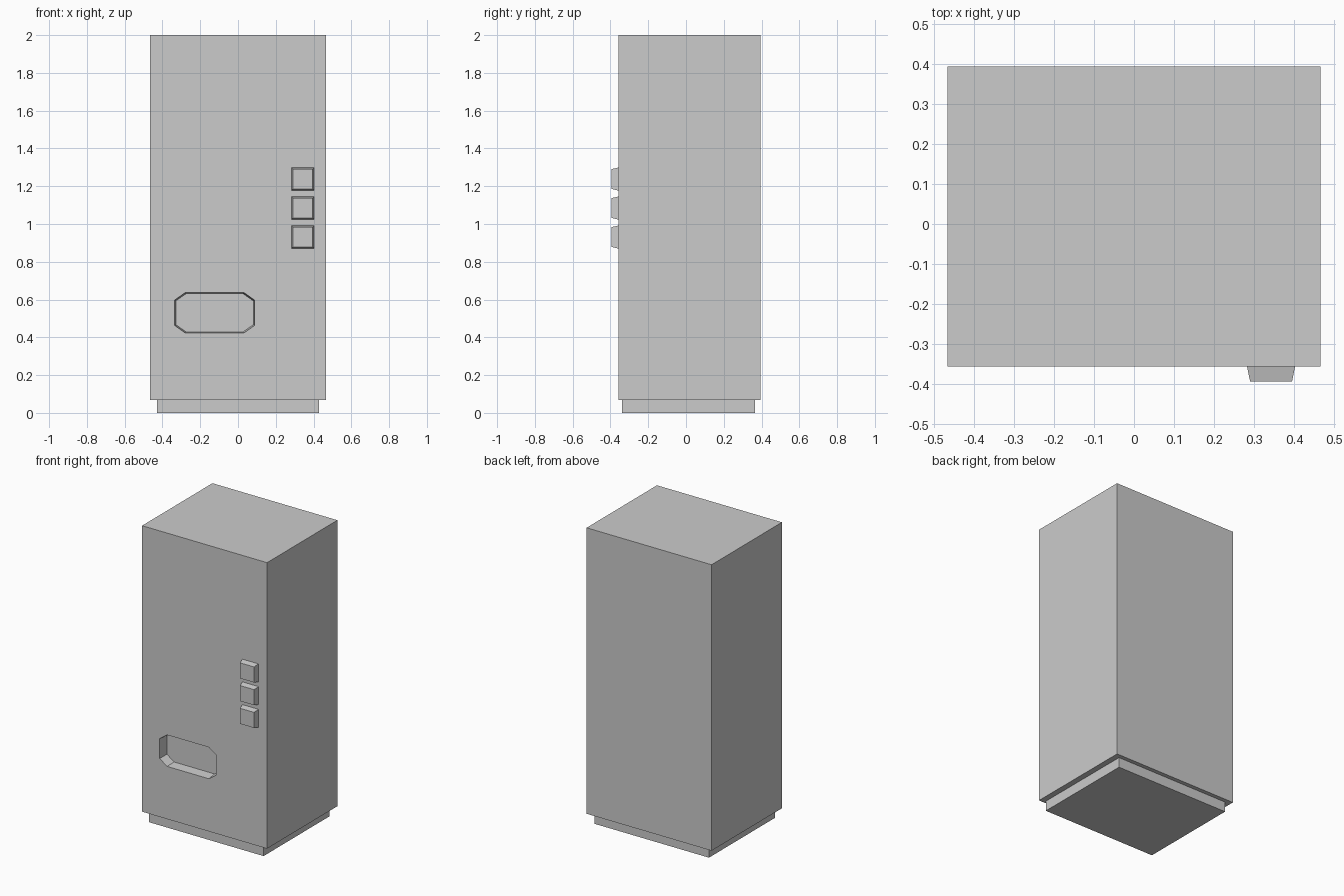
import bpy, bmesh

if "Cube" in bpy.data.objects:
    bpy.data.objects.remove(bpy.data.objects["Cube"])

FRONT = -0.357


def rect(w, h, cut_x=0.0, cut_z=0.0):
    """Centred rectangle outline in x/z, optionally with cut corners."""
    a, b = w / 2, h / 2
    if not cut_x:
        return [(-a, -b), (a, -b), (a, b), (-a, b)]
    return [(-a + cut_x, -b), (a - cut_x, -b), (a, -b + cut_z), (a, b - cut_z),
            (a - cut_x, b), (-a + cut_x, b), (-a, b - cut_z), (-a, -b + cut_z)]


def loft(name, cx, cz, front, y0, back, y1):
    """Solid between a front outline at y0 and a back outline at y1."""
    bm = bmesh.new()
    rings = [[bm.verts.new((cx + x, y, cz + z)) for x, z in outline]
             for outline, y in ((front, y0), (back, y1))]
    bm.faces.new(rings[0])
    bm.faces.new(rings[1][::-1])
    n = len(front)
    for i in range(n):
        j = (i + 1) % n
        bm.faces.new((rings[0][j], rings[0][i], rings[1][i], rings[1][j]))
    bmesh.ops.recalc_face_normals(bm, faces=bm.faces)
    mesh = bpy.data.meshes.new(name)
    bm.to_mesh(mesh)
    bm.free()
    obj = bpy.data.objects.new(name, mesh)
    bpy.context.collection.objects.link(obj)
    return obj


# Cabinet and inset plinth
box = rect(0.934, 1.932)
cabinet = loft("cabinet", 0, 1.034, box, FRONT, box, 0.394)
foot = rect(0.856, 0.068)
loft("plinth", 0, 0.034, foot, -0.338, foot, 0.366)

# Tapered selection buttons
for i in range(3):
    loft(f"button_{i + 1}", 0.343, 0.931 + i * 0.1535,
         rect(0.105, 0.105), -0.394, rect(0.12, 0.122), FRONT)

# Recessed dispensing tray with cut corners
cutter = loft("tray_cutter", -0.124, 0.53,
              rect(0.424, 0.214, 0.055, 0.039), FRONT - 0.01,
              rect(0.41, 0.202, 0.054, 0.038), FRONT + 0.068)
cutter.hide_render = True
cutter.hide_viewport = True
cut = cabinet.modifiers.new("tray", 'BOOLEAN')
cut.operation = 'DIFFERENCE'
cut.solver = 'EXACT'
cut.object = cutter
